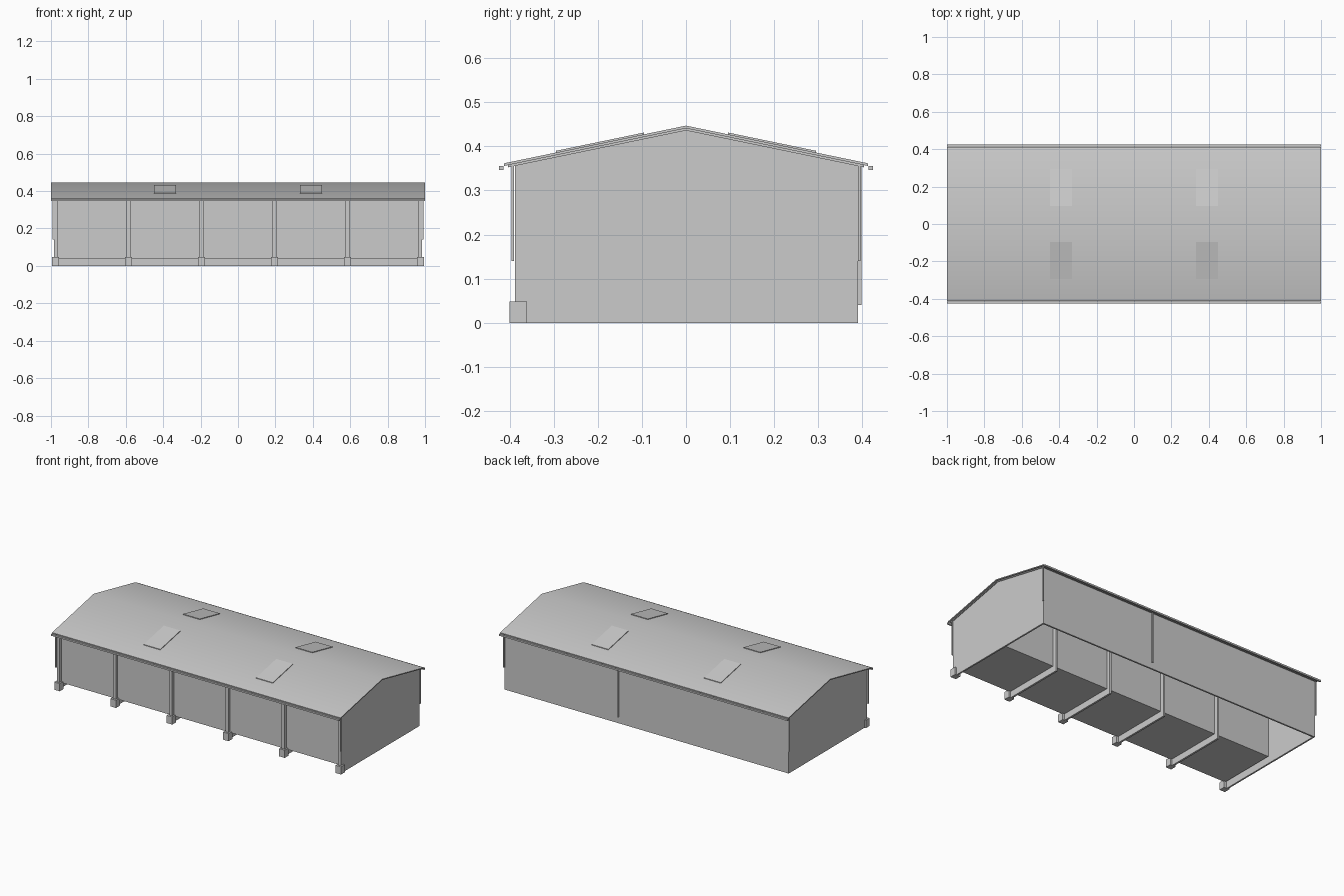
import bpy
import bmesh

if "Cube" in bpy.data.objects:
    bpy.data.objects.remove(bpy.data.objects["Cube"], do_unlink=True)

# Single plain finish
grey = bpy.data.materials.new("light_grey")
grey.use_nodes = True
colour = (0.6, 0.6, 0.6, 1.0)
grey.diffuse_color = colour
grey.node_tree.nodes["Principled BSDF"].inputs["Base Color"].default_value = colour

RIDGE = 0.447    # top of the roof
SLOPE = 0.207    # fall per unit of depth
EAVE = 0.413     # half depth of the roof


def roof_z(y, drop=0.0):
    return RIDGE - SLOPE * abs(y) - drop


def prism(name, profile, x0, x1):
    """Extrude a (y, z) profile along x."""
    bm = bmesh.new()
    face = bm.faces.new([bm.verts.new((x0, y, z)) for y, z in profile])
    out = bmesh.ops.extrude_face_region(bm, geom=[face])
    moved = [v for v in out["geom"] if isinstance(v, bmesh.types.BMVert)]
    bmesh.ops.translate(bm, vec=(x1 - x0, 0, 0), verts=moved)
    bmesh.ops.recalc_face_normals(bm, faces=bm.faces)
    mesh = bpy.data.meshes.new(name)
    bm.to_mesh(mesh)
    bm.free()
    mesh.materials.append(grey)
    obj = bpy.data.objects.new(name, mesh)
    bpy.context.collection.objects.link(obj)
    return obj


def box(name, x0, x1, y0, y1, z0, z1):
    return prism(name, [(y0, z0), (y1, z0), (y1, z1), (y0, z1)], x0, x1)


def band(name, x0, x1, half, top, bottom):
    """Gabled sheet that follows both roof slopes."""
    ys = (-half, 0, half)
    profile = [(y, roof_z(y, top)) for y in ys]
    profile += [(y, roof_z(y, bottom)) for y in reversed(ys)]
    return prism(name, profile, x0, x1)


# Roof sheet, softly shaded over the ridge, and a thinner lining under it
roof = band("roof", -1.0, 1.0, EAVE, 0, 0.006)
lining = band("roof_lining", -0.99, 0.99, EAVE - 0.01, 0.006, 0.011)
for obj in (roof, lining):
    bpy.ops.object.select_all(action="DESELECT")
    obj.select_set(True)
    bpy.context.view_layer.objects.active = obj
    bpy.ops.object.shade_smooth_by_angle()

# Gable end walls
gable = [(-0.37, 0), (0.39, 0), (0.39, roof_z(0.39, 0.01)),
         (0, roof_z(0, 0.01)), (-0.37, roof_z(0.37, 0.01))]
for side, x in (("right", -0.985), ("left", 0.975)):
    prism(side + "_gable_wall", gable, x, x + 0.01)

# Rear wall
box("rear_wall", -0.985, 0.985, 0.38, 0.39, 0, roof_z(0.39, 0.01))

# Front posts on square footings, with a dividing wall behind each inner one
SPACING = 0.39
posts = [(i - 2.5) * SPACING for i in range(6)]
for i, x in enumerate(posts):
    box(f"front_post_{i + 1}", x - 0.01, x + 0.01, -0.388, -0.37, 0.04, 0.36)
    box(f"footing_{i + 1}", x - 0.019, x + 0.019, -0.4, -0.361, 0, 0.048)
    if 0 < i < 5:
        prism(f"divider_{i}", [(-0.37, 0), (0.03, 0), (0.03, roof_z(0.03, 0.01)),
                               (0, roof_z(0, 0.01)), (-0.37, roof_z(0.37, 0.01))],
              x - 0.006, x + 0.006)

# Closed bays between the dividers, raised off the ground
bay = [(-0.368, 0.04), (0.005, 0.04), (0.005, roof_z(0.005, 0.011)),
       (-0.368, roof_z(0.368, 0.011))]
for i in range(5):
    prism(f"bay_{i + 1}", bay, posts[i] + 0.006, posts[i + 1] - 0.006)

# Eave gutters, corner downpipes and skylights on both slopes
for side, s in (("front", -1), ("rear", 1)):
    y0, y1 = sorted((s * 0.414, s * 0.424))
    box(side + "_gutter", -1.0, 1.0, y0, y1, 0.346, 0.356)
    for end, e in (("right", -1), ("left", 1)):
        x = e * 0.987
        y0, y1 = sorted((s * 0.39, s * 0.396))
        box(f"{side}_{end}_downpipe", x - 0.004, x + 0.004, y0, y1, 0.14, 0.358)
        near, far = s * 0.095, s * 0.295
        x = e * 0.39
        prism(f"{side}_{end}_skylight",
              [(near, roof_z(near, 0.002)), (near, roof_z(near, -0.004)),
               (far, roof_z(far, -0.004)), (far, roof_z(far, 0.002))],
              x - 0.058, x + 0.058)

# Downpipe on the rear wall
box("rear_downpipe", 0.191, 0.201, 0.39, 0.398, 0.04, 0.358)
